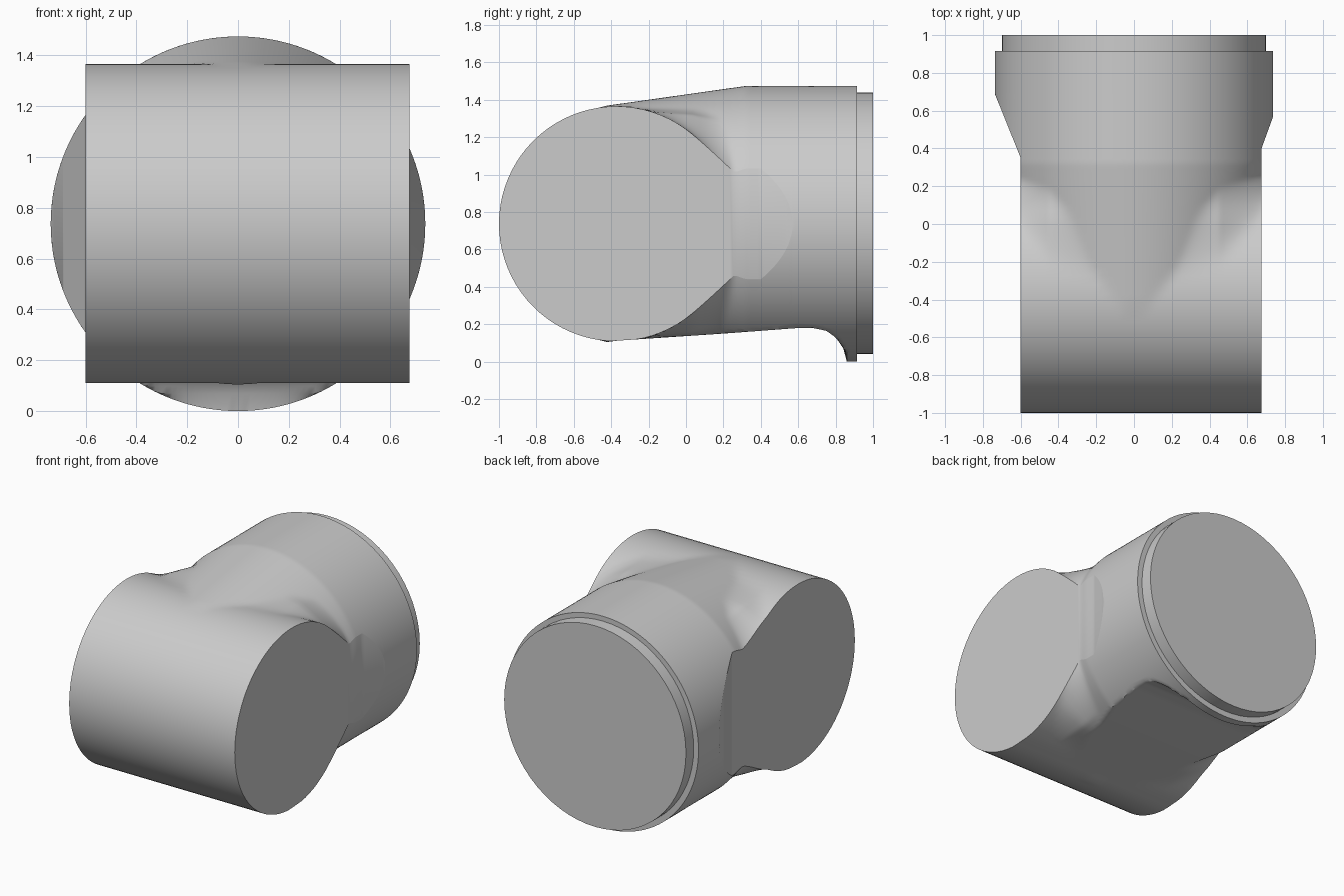
import bpy
import bmesh
import math

cube = bpy.data.objects.get("Cube")
if cube:
    bpy.data.objects.remove(cube, do_unlink=True)

MID = 0.737        # height of both axes, also the neck radius
BARREL_R = 0.628
BARREL_Y = -0.372
COLS = 96

grey = bpy.data.materials.new("plain grey")
grey.use_nodes = True
colour = (0.6, 0.6, 0.6, 1)
grey.diffuse_color = colour
grey.node_tree.nodes["Principled BSDF"].inputs["Base Color"].default_value = colour


def clamp(t):
    return max(0.0, min(1.0, t))


def ramp(v, points):
    """Piecewise linear lookup."""
    if v <= points[0][0]:
        return points[0][1]
    for (a, fa), (b, fb) in zip(points, points[1:]):
        if v <= b:
            return fa + (fb - fa) * (v - a) / (b - a)
    return points[-1][1]


def smooth_max(a, b, k):
    if k < 1e-4:
        return max(a, b)
    return max(a, b) + max(k - abs(a - b), 0) ** 2 / (4 * k)


def half_height(x, y):
    """Crossing barrel and neck, with a fillet where they meet."""
    barrel = math.sqrt(max(0, BARREL_R ** 2 - (y - BARREL_Y) ** 2))
    if y < -0.45:
        return barrel
    radius = ramp(y, [(-0.45, BARREL_R), (0.32, MID)])
    neck = math.sqrt(max(0, radius ** 2 - x * x))
    if y > 0.45:
        return neck
    k = 0.3 * clamp((abs(x) - 0.2) / 0.25) * clamp((y - BARREL_Y) / 0.4)
    return smooth_max(barrel, neck, k * clamp((0.45 - y) / 0.15))


# Flat underside, curving down into the rear flange
UNDERSIDE = [(-0.4, 0.11), (0.2, 0.15), (0.6, 0.18), (0.68, 0.18), (0.75, 0.165),
             (0.8, 0.13), (0.84, 0.075), (0.86, 0)]


def section(y):
    left = ramp(y, [(0.35, -0.6), (0.69, -MID)])
    right = ramp(y, [(0.4, 0.675), (0.57, MID)])
    xs = [(left + right) / 2 - (right - left) / 2 * math.cos(math.pi * i / COLS)
          for i in range(COLS + 1)]
    top = [(x, y, MID + half_height(x, y)) for x in xs]
    floor = ramp(y, UNDERSIDE) if y > -0.4 else 0
    bottom = [(x, y, max(floor, MID - half_height(x, y))) for x in reversed(xs)]
    return top + bottom


def finish(name, bm):
    bmesh.ops.remove_doubles(bm, verts=bm.verts[:], dist=0.0003)
    bmesh.ops.recalc_face_normals(bm, faces=bm.faces[:])
    mesh = bpy.data.meshes.new(name)
    bm.to_mesh(mesh)
    bm.free()
    mesh.materials.append(grey)
    obj = bpy.data.objects.new(name, mesh)
    bpy.context.collection.objects.link(obj)
    bpy.ops.object.select_all(action='DESELECT')
    obj.select_set(True)
    bpy.context.view_layer.objects.active = obj
    bpy.ops.object.shade_smooth_by_angle(angle=math.radians(30))
    return obj


# Housing: sections lofted from the front of the barrel to the rear flange
rows = [BARREL_Y - BARREL_R * math.cos(math.pi * i / 40) for i in range(32)]
start = rows[-1]
rows += [start + (0.915 - start) * i / 44 for i in range(1, 45)]
rows = sorted(rows + [0.35, 0.4, 0.57, 0.69, 0.86])
bm = bmesh.new()
rings = [[bm.verts.new(p) for p in section(y)] for y in rows]
for a, b in zip(rings, rings[1:]):
    for i in range(len(a)):
        j = (i + 1) % len(a)
        bm.faces.new((a[i], a[j], b[j], b[i]))
bm.faces.new(rings[-1])
finish("housing", bm)

# Rear spigot: slightly narrower disc behind the flange
bm = bmesh.new()
bmesh.ops.create_cone(bm, cap_ends=True, segments=64, radius1=0.70, radius2=0.70, depth=0.1)
spigot = finish("rear_spigot", bm)
spigot.rotation_euler = (math.pi / 2, 0, 0)
spigot.location = (0, 0.95, MID + 0.003)
